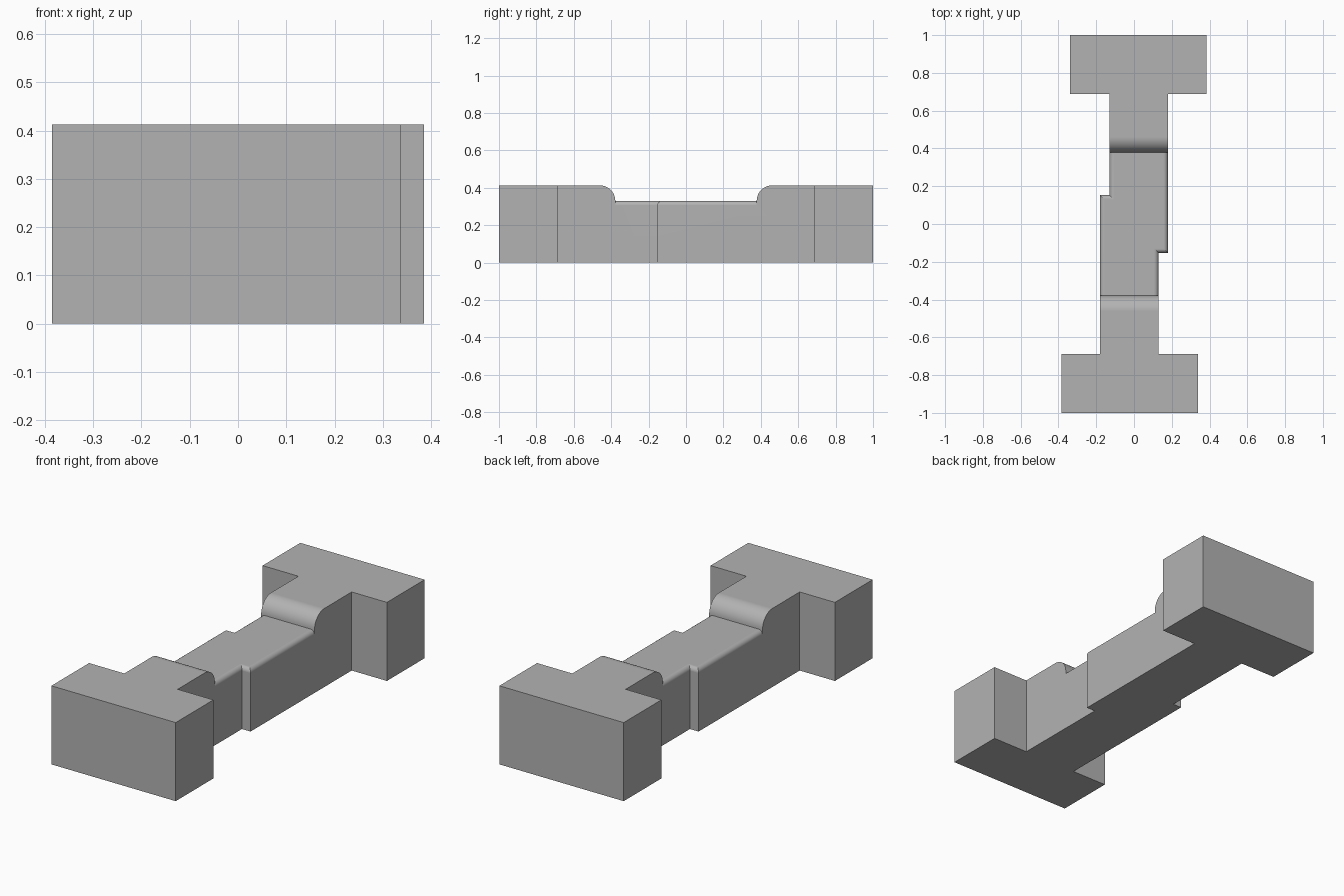
import bpy, bmesh, math

if "Cube" in bpy.data.objects:
    bpy.data.objects.remove(bpy.data.objects["Cube"])

HEAD_Z, MID_Z = 0.413, 0.33     # heights of the ends and of the recessed middle
MID_Y = 0.378                   # where the recess begins

grey = bpy.data.materials.new("plain_grey")
grey.diffuse_color = (0.45, 0.45, 0.45, 1)
grey.use_nodes = True
grey.node_tree.nodes["Principled BSDF"].inputs["Base Color"].default_value = grey.diffuse_color


def prism(name, outline, height, radius, rounded, segments):
    """Extrude a plan outline and round the top edges chosen by a rule."""
    bm = bmesh.new()
    base = bm.faces.new([bm.verts.new((x, y, 0)) for x, y in outline])
    res = bmesh.ops.extrude_face_region(bm, geom=[base], use_keep_orig=True)
    for v in res["geom"]:
        if isinstance(v, bmesh.types.BMVert):
            v.co.z = height
    bmesh.ops.recalc_face_normals(bm, faces=bm.faces[:])
    edges = [e for e in bm.edges
             if all(v.co.z > height - 1e-4 for v in e.verts)
             and rounded(*[v.co for v in e.verts])]
    bmesh.ops.bevel(bm, geom=edges, offset=radius, segments=segments,
                    profile=0.5, affect='EDGES', clamp_overlap=False)
    bmesh.ops.recalc_face_normals(bm, faces=bm.faces[:])
    mesh = bpy.data.meshes.new(name)
    bm.to_mesh(mesh)
    bm.free()
    mesh.materials.append(grey)
    ob = bpy.data.objects.new(name, mesh)
    bpy.context.collection.objects.link(ob)
    return ob


# half outlines; the part repeats itself under a half turn about z
def half_turn(points):
    return [(-x, -y) for x, y in points]


t_end = [(-0.385, -1), (0.338, -1), (0.338, -0.687), (0.13, -0.687),
         (0.13, -MID_Y), (-0.18, -MID_Y), (-0.18, -0.687), (-0.385, -0.687)]
mid_half = [(-0.18, -MID_Y), (0.13, -MID_Y), (0.13, -0.153), (0.18, -0.153)]


def at_inner_end(a, b):
    return abs(abs(a.y) - MID_Y) < 1e-4 and abs(a.y - b.y) < 1e-4


# recessed middle with stepped sides and softly rounded long edges
body = prism("stepped_bar", mid_half + half_turn(mid_half), MID_Z, 0.024,
             lambda a, b: not at_inner_end(a, b), 6)

# T-shaped ends with a large round where they drop to the middle
ends = [prism("front_end", t_end, HEAD_Z, HEAD_Z - MID_Z, at_inner_end, 12),
        prism("rear_end", half_turn(t_end), HEAD_Z, HEAD_Z - MID_Z, at_inner_end, 12)]

# join everything into one solid
bpy.context.view_layer.objects.active = body
body.select_set(True)
for end in ends:
    mod = body.modifiers.new("join_end", 'BOOLEAN')
    mod.operation = 'UNION'
    mod.solver = 'EXACT'
    mod.object = end
    bpy.ops.object.modifier_apply(modifier=mod.name)
    bpy.data.objects.remove(end)

bpy.ops.object.select_all(action='DESELECT')
body.select_set(True)
bpy.ops.object.shade_smooth_by_angle(angle=math.radians(30))
weighted = body.modifiers.new("clean_shading", 'WEIGHTED_NORMAL')
weighted.keep_sharp = True
